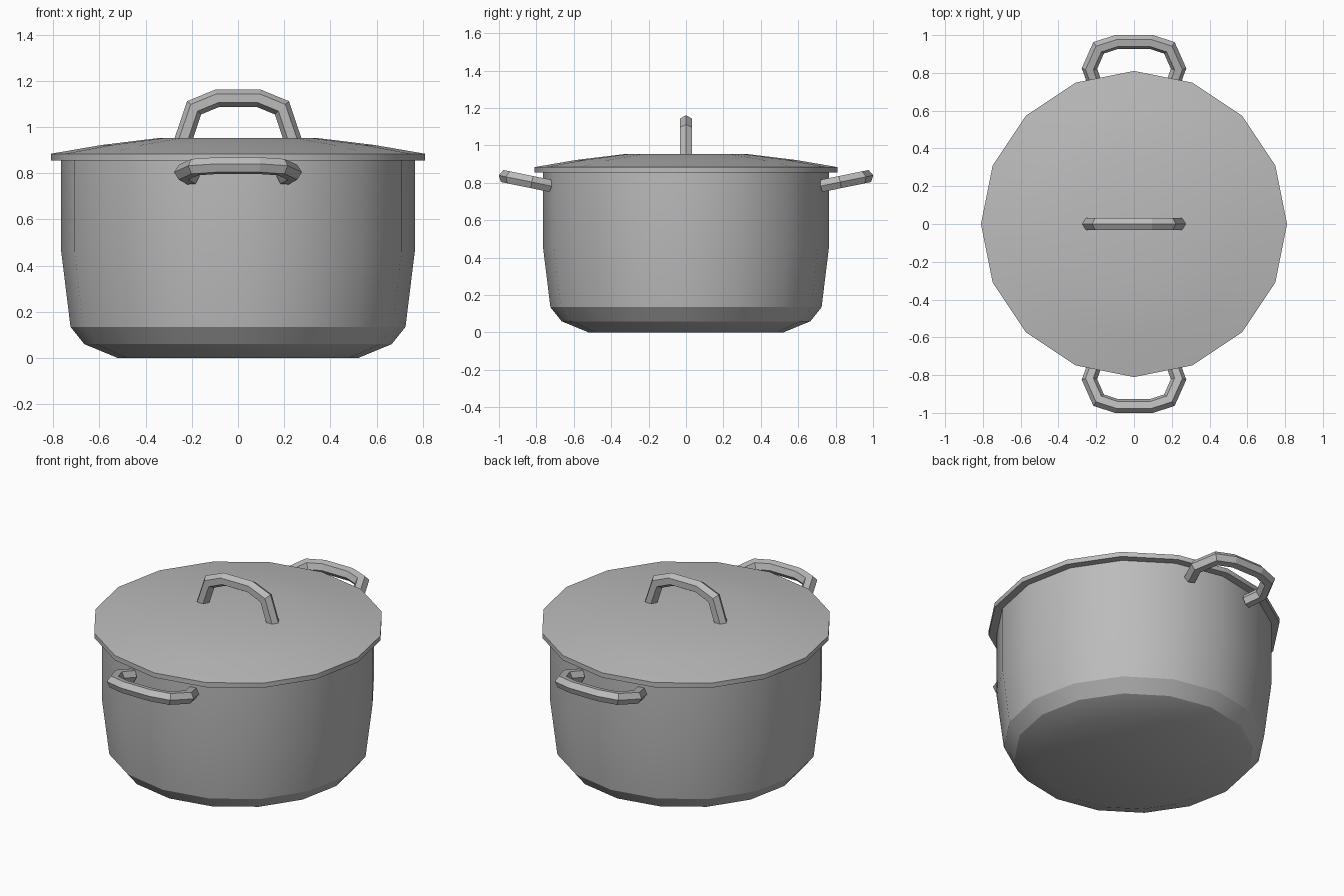
import bpy, bmesh, math
from mathutils import Vector, Matrix

if "Cube" in bpy.data.objects:
    bpy.data.objects.remove(bpy.data.objects["Cube"])

SIDES = 16
metal = bpy.data.materials.new("grey metal")
metal.use_nodes = True
GREY = (0.5, 0.5, 0.5, 1)
metal.diffuse_color = GREY
metal.node_tree.nodes["Principled BSDF"].inputs["Base Color"].default_value = GREY


def finish(bm, name, smooth_angle=None):
    bmesh.ops.recalc_face_normals(bm, faces=bm.faces)
    mesh = bpy.data.meshes.new(name)
    bm.to_mesh(mesh)
    bm.free()
    mesh.materials.append(metal)
    ob = bpy.data.objects.new(name, mesh)
    bpy.context.collection.objects.link(ob)
    if smooth_angle:
        bpy.ops.object.select_all(action="DESELECT")
        ob.select_set(True)
        bpy.context.view_layer.objects.active = ob
        bpy.ops.object.shade_smooth_by_angle(angle=math.radians(smooth_angle))
    return ob


def bridge(bm, a, b):
    n = len(a)
    for i in range(n):
        bm.faces.new((a[i], a[(i + 1) % n], b[(i + 1) % n], b[i]))


def lathe(name, profile):
    """Turn a (radius, height) profile about z, capping both ends."""
    bm = bmesh.new()
    rings = []
    for r, z in profile:
        angles = [math.tau * i / SIDES for i in range(SIDES)]
        rings.append([bm.verts.new((r * math.cos(a), r * math.sin(a), z)) for a in angles])
    for a, b in zip(rings, rings[1:]):
        bridge(bm, a, b)
    bm.faces.new(rings[0])
    bm.faces.new(rings[-1])
    return finish(bm, name, 26)


def handle(name, half_path, matrix, radius=0.038):
    """Sweep a hexagon along a mirrored path lying in the local xz plane."""
    path = [Vector((-x, 0, z)) for x, z in half_path]
    path += [Vector((x, 0, z)) for x, z in reversed(half_path)]
    side = Vector((0, 1, 0))
    bm = bmesh.new()
    rings = []
    for i, p in enumerate(path):
        before = (p - path[max(i - 1, 0)]).normalized()
        after = (path[min(i + 1, len(path) - 1)] - p).normalized()
        tangent = (before + after).normalized()
        out = tangent.cross(side)
        # widen mitred joints so the bar keeps its thickness
        out /= tangent.dot(after if after.length else before)
        ring = []
        for k in range(6):
            a = math.tau * k / 6
            ring.append(bm.verts.new(p + radius * (math.cos(a) * out + math.sin(a) * side)))
        rings.append(ring)
    for a, b in zip(rings, rings[1:]):
        bridge(bm, a, b)
    bm.faces.new(rings[0])
    bm.faces.new(rings[-1])
    bm.transform(matrix)
    return finish(bm, name)


# Hollow pot body: outside from base to rim, then down the inside
lathe("pot_body", [(0.52, 0), (0.665, 0.06), (0.725, 0.135), (0.765, 0.46), (0.765, 0.86),
                   (0.73, 0.86), (0.73, 0.46), (0.69, 0.15), (0.52, 0.04)])

# Domed lid with overhanging rim
lathe("lid", [(0.81, 0.855), (0.81, 0.884), (0.59, 0.922), (0.335, 0.953)])

# Lid handle stands upright, feet sunk in the lid
handle("lid_handle", [(0.245, 0.92), (0.19, 1.083), (0.09, 1.124)], Matrix.Identity(4))

# Side handles lie outward, tilted slightly up; the second is the first turned half round
grip = [(0.202, 0), (0.236, 0.095), (0.187, 0.207), (0.09, 0.239)]
lean = Matrix.Translation((0, -0.73, 0.785)) @ Matrix.Rotation(math.radians(78.5), 4, "X")
handle("front_handle", grip, lean)
handle("back_handle", grip, Matrix.Rotation(math.pi, 4, "Z") @ lean)
